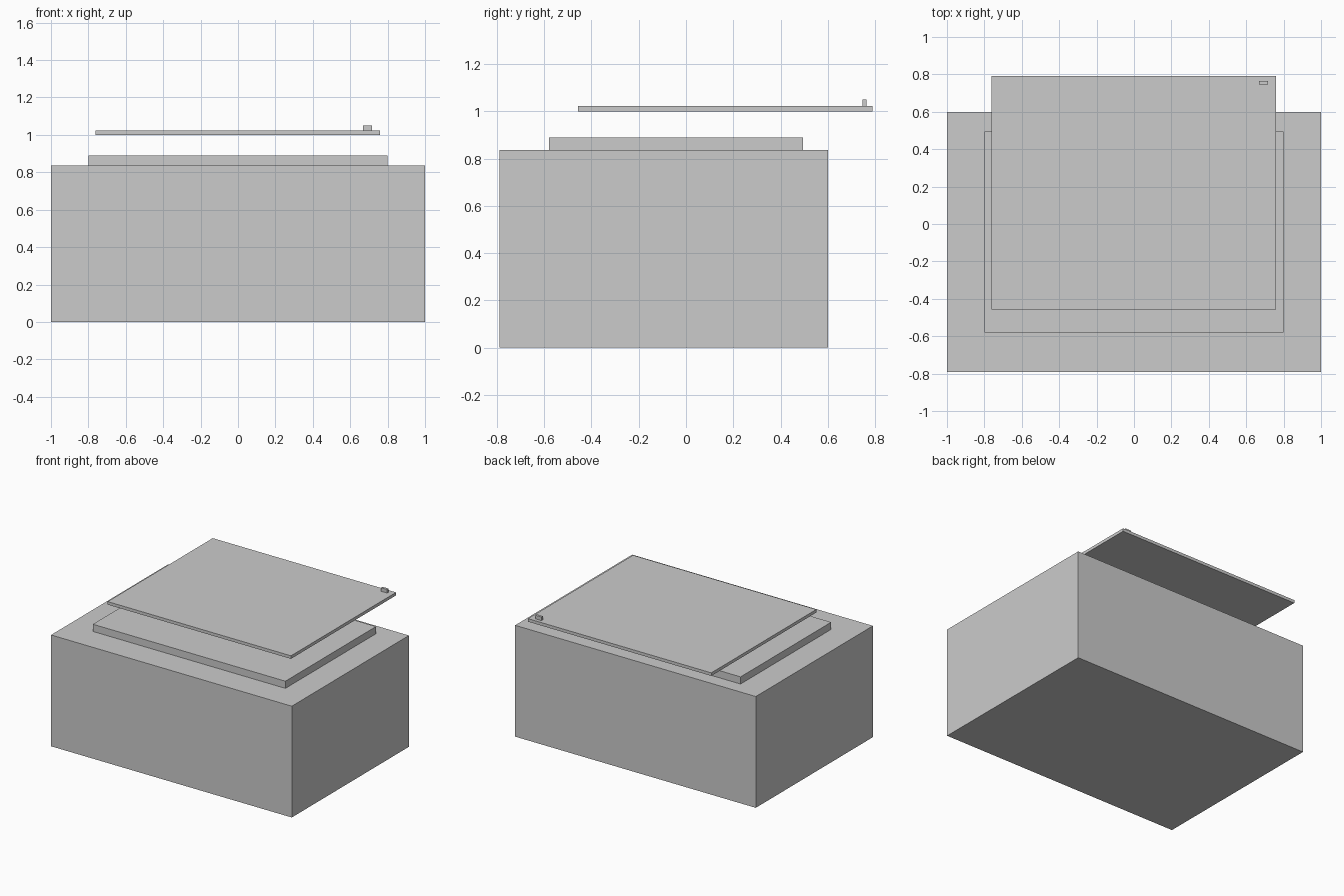
import bpy

if "Cube" in bpy.data.objects:
    bpy.data.objects.remove(bpy.data.objects["Cube"])


def box(name, x, y, z):
    """Box spanning the given (min, max) ranges."""
    spans = (x, y, z)
    bpy.ops.mesh.primitive_cube_add(size=1, location=[(a + b) / 2 for a, b in spans])
    obj = bpy.context.object
    obj.name = name
    obj.scale = [b - a for a, b in spans]
    bpy.ops.object.transform_apply(location=False, rotation=False, scale=True)
    return obj


# Main body
box("base_body", (-1, 1), (-0.79, 0.60), (0, 0.836))
# Raised platform on the body
box("raised_platform", (-0.80, 0.80), (-0.58, 0.495), (0.836, 0.89))
# Floating thin panel, set back over the rear edge
box("floating_panel", (-0.763, 0.76), (-0.457, 0.79), (1.0, 1.023))
# Small tab at the panel's back right corner
box("panel_tab", (0.667, 0.717), (0.746, 0.764), (1.023, 1.05))
